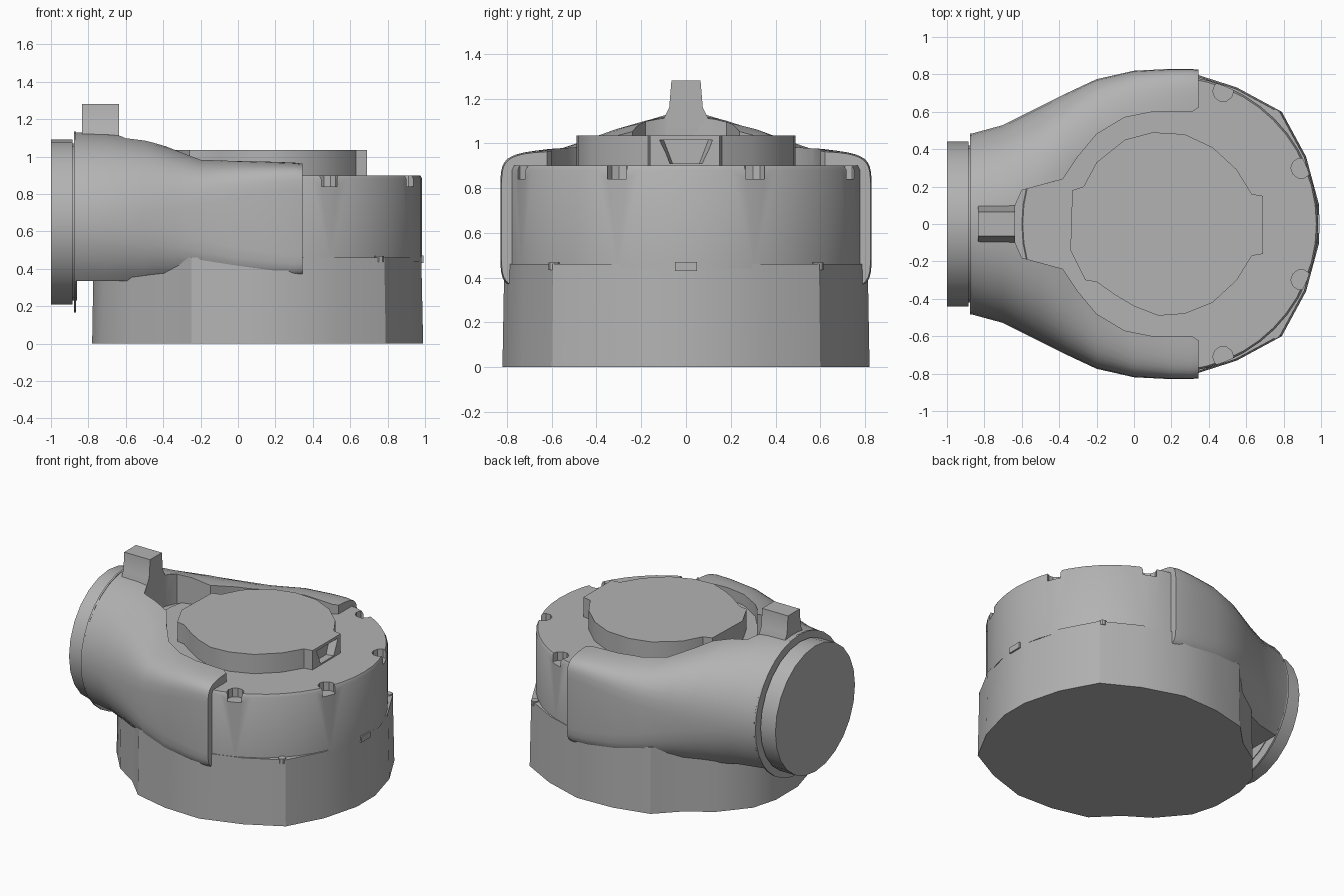
import bpy, bmesh, math
from mathutils import Vector

if "Cube" in bpy.data.objects:
    bpy.data.objects.remove(bpy.data.objects["Cube"])

GREY = (0.45, 0.45, 0.45, 1)
mat = bpy.data.materials.new("neutral grey")
mat.use_nodes = True
mat.diffuse_color = GREY
mat.node_tree.nodes["Principled BSDF"].inputs["Base Color"].default_value = GREY


def finish(obj, angle=30):
    mesh = obj.data
    mesh.shade_smooth()
    mesh.set_sharp_from_angle(angle=math.radians(angle))


def loft(name, loops):
    """Skin a closed solid through loops with equal point counts."""
    bm = bmesh.new()
    rows = [[bm.verts.new(p) for p in loop] for loop in loops]
    n = len(rows[0])
    for a, b in zip(rows, rows[1:]):
        for i in range(n):
            j = (i + 1) % n
            bm.faces.new((a[i], a[j], b[j], b[i]))
    bm.faces.new(rows[0])
    bm.faces.new(rows[-1])
    bmesh.ops.recalc_face_normals(bm, faces=bm.faces)
    mesh = bpy.data.meshes.new(name)
    bm.to_mesh(mesh)
    bm.free()
    mesh.materials.append(mat)
    obj = bpy.data.objects.new(name, mesh)
    bpy.context.collection.objects.link(obj)
    finish(obj)
    return obj


def mirrored(half):
    return half + [(x, -y) for x, y in reversed(half)]


def prism(name, outline, z0, z1, taper=1):
    return loft(name, [[(x, y, z0) for x, y in outline],
                       [(x * taper, y * taper, z1) for x, y in outline]])


def circle(cx, cy, r, n):
    return [(cx + r * math.cos(math.tau * i / n), cy + r * math.sin(math.tau * i / n))
            for i in range(n)]


def rect(x0, x1, y):
    return [(x0, -y), (x1, -y), (x1, y), (x0, y)]


def cut(obj, cutters):
    for c in cutters:
        c.hide_render = True
        mod = obj.modifiers.new("cut", "BOOLEAN")
        mod.operation = "DIFFERENCE"
        mod.solver = "EXACT"
        mod.object = c
    graph = bpy.context.evaluated_depsgraph_get()
    mesh = bpy.data.meshes.new_from_object(obj.evaluated_get(graph))
    obj.modifiers.clear()
    obj.data = mesh
    for c in cutters:
        bpy.data.objects.remove(c)
    finish(obj)


# Lower base: rounded plan with corners toward +x
base_half = [(.99, .1), (.92, .36), (.79, .6), (.55, .73), (.27, .82), (0, .81),
             (-.25, .75), (-.4, .6), (-.57, .49), (-.73, .3), (-.78, .12)]
prism("lower_base", mirrored(base_half), 0, .46, .99)

# Round upper housing with rim notches
CX = .19
housing = loft("upper_housing", [[(x, y, z) for x, y in circle(CX, 0, r, 48)]
                                 for r, z in ((.795, .44), (.795, .88), (.785, .9))])
notches = []
for deg in (23, 68):
    for side in (1, -1):
        a = math.radians(deg * side)
        spot = (CX + .765 * math.cos(a), .765 * math.sin(a))
        notches.append(prism("notch_cutter", circle(*spot, .055, 10), .84, 1))
cut(housing, notches)

# Small tabs along the housing seam
prism("seam_tab_centre", rect(.95, .992, .05), .43, .47)
for side, label in ((1, "left"), (-1, "right")):
    prism("seam_tab_" + label, circle(.755, .59 * side, .025, 8), .435, .468)

# Raised cap with a recessed latch tab
cap_outline = [(-.34, -.14), (-.26, -.3), (-.2, -.31), (-.1, -.38), (0, -.44), (.13, -.49),
               (.27, -.48), (.42, -.42), (.55, -.3), (.63, -.17), (.69, -.16), (.69, .15),
               (.63, .16), (.55, .29), (.42, .41), (.27, .48), (.1, .49), (-.05, .45),
               (-.2, .33), (-.27, .2), (-.33, .18)]
cap = prism("top_cap", cap_outline, .89, 1.035)
pocket = loft("latch_cutter", [[(x, -a, .91), (x, a, .91), (x, b, 1.015), (x, -b, 1.015)]
                               for x, a, b in ((.64, .06, .1), (.72, .08, .13))])
cut(cap, [pocket])


# Wrap-around shroud: round at the pipe, squarer toward the arm ends
def section(x, w, h, n, floor, count=48):
    pts = []
    for i in range(count):
        a = math.tau * (i + .5) / count
        c, s = math.cos(a), math.sin(a)
        y = w * math.copysign(abs(c) ** (2 / n), c)
        z = .65 + h * math.copysign(abs(s) ** (2 / n), s)
        pts.append((x, y, max(z, floor)))
    return pts


shroud = loft("shroud", [section(*s) for s in (
    (-.865, .485, .48, 2, .335), (-.7, .53, .475, 2.1, .335), (-.5, .63, .45, 2.4, .335),
    (-.35, .705, .4, 3, .335), (-.2, .775, .345, 4.2, .335), (0, .82, .335, 6, .335),
    (.2, .83, .325, 8, .335), (.3, .83, .32, 9, .335), (.345, .825, .315, 9, .37))])
opening = [(.5, .62), (.34, .62), (.31, .6), (.1, .6), (-.05, .57), (-.2, .48),
           (-.3, .36), (-.38, .24), (-.6, .18), (-.635, .1)]
cut(shroud, [prism("opening_cutter", mirrored(opening), .89, 1.5)])

# Upright lug with a flared foot
loft("lug", [[(x, y, z) for x, y in rect(-.835, -.635, w)]
             for z, w in ((.88, .1), (1.11, .1), (1.16, .075), (1.28, .065))])


# Pipe end and thin flange along x
def disc(name, x0, x1, r, n):
    return loft(name, [[(x, y, z) for y, z in circle(0, .65, r, n)] for x in (x0, x1)])


disc("flange", -.877, -.865, .485, 32)
disc("pipe_end", -1, -.885, .44, 24)
disc("pipe_neck", -.9, -.86, .42, 24)
